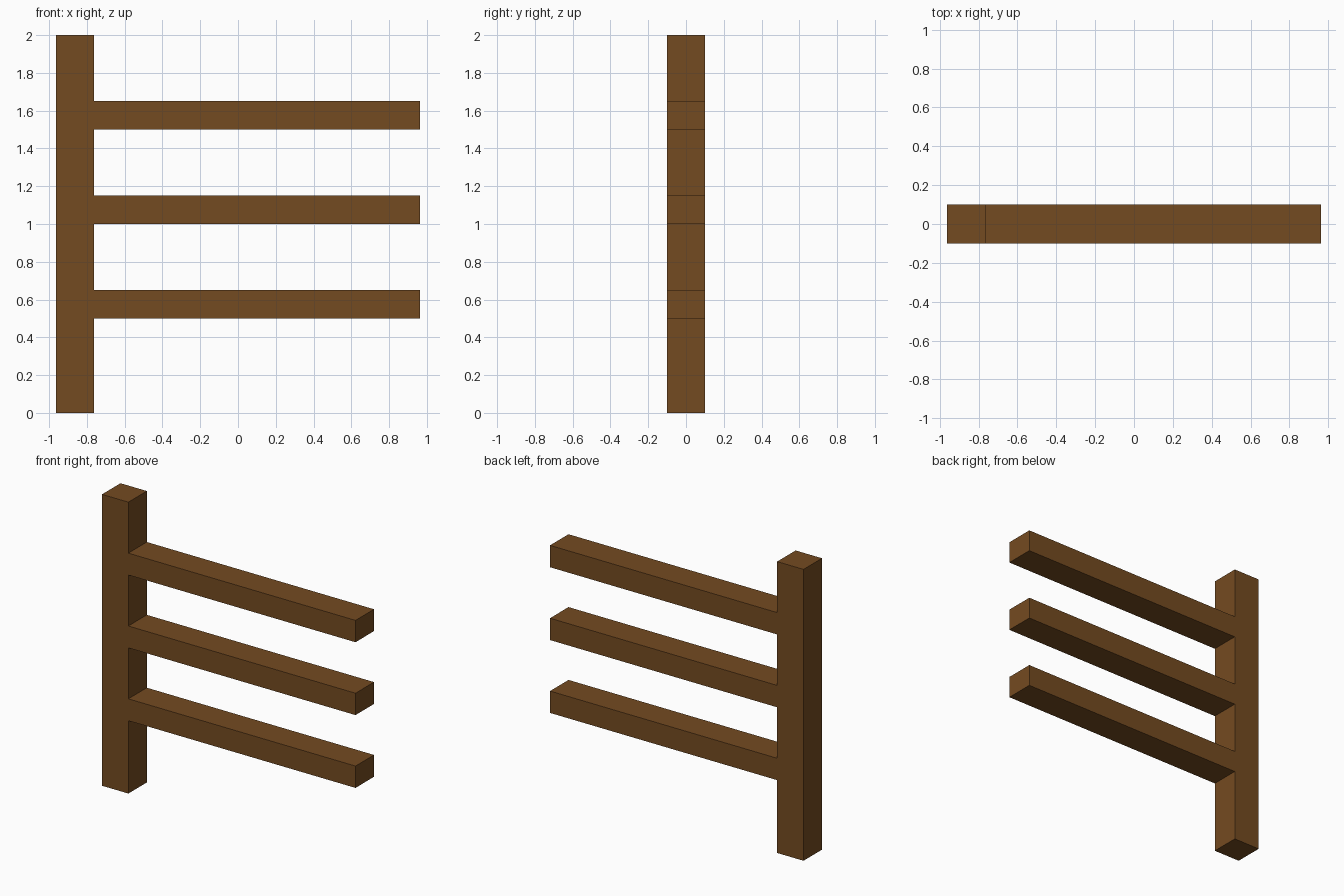
import bpy

if "Cube" in bpy.data.objects:
    bpy.data.objects.remove(bpy.data.objects["Cube"])

wood = bpy.data.materials.new("wood")
wood.diffuse_color = (0.175, 0.07, 0.015, 1)
wood.use_nodes = True
wood.node_tree.nodes["Principled BSDF"].inputs["Base Color"].default_value = wood.diffuse_color


def box(name, x0, x1, z0, z1, depth=0.2):
    """Axis-aligned timber centred on y = 0."""
    bpy.ops.mesh.primitive_cube_add(size=1, location=((x0 + x1) / 2, 0, (z0 + z1) / 2))
    obj = bpy.context.object
    obj.name = name
    obj.scale = (x1 - x0, depth, z1 - z0)
    bpy.ops.object.transform_apply(location=False, rotation=False, scale=True)
    obj.data.materials.append(wood)
    return obj


# Upright post at the left end
POST_LEFT, POST_RIGHT, RAIL_END = -0.9625, -0.7625, 0.9625
box("post", POST_LEFT, POST_RIGHT, 0, 2)

# Three evenly spaced rails butting against the post
for label, z in (("lower", 0.5), ("middle", 1.0), ("upper", 1.5)):
    box(label + "_rail", POST_RIGHT, RAIL_END, z, z + 0.15)
